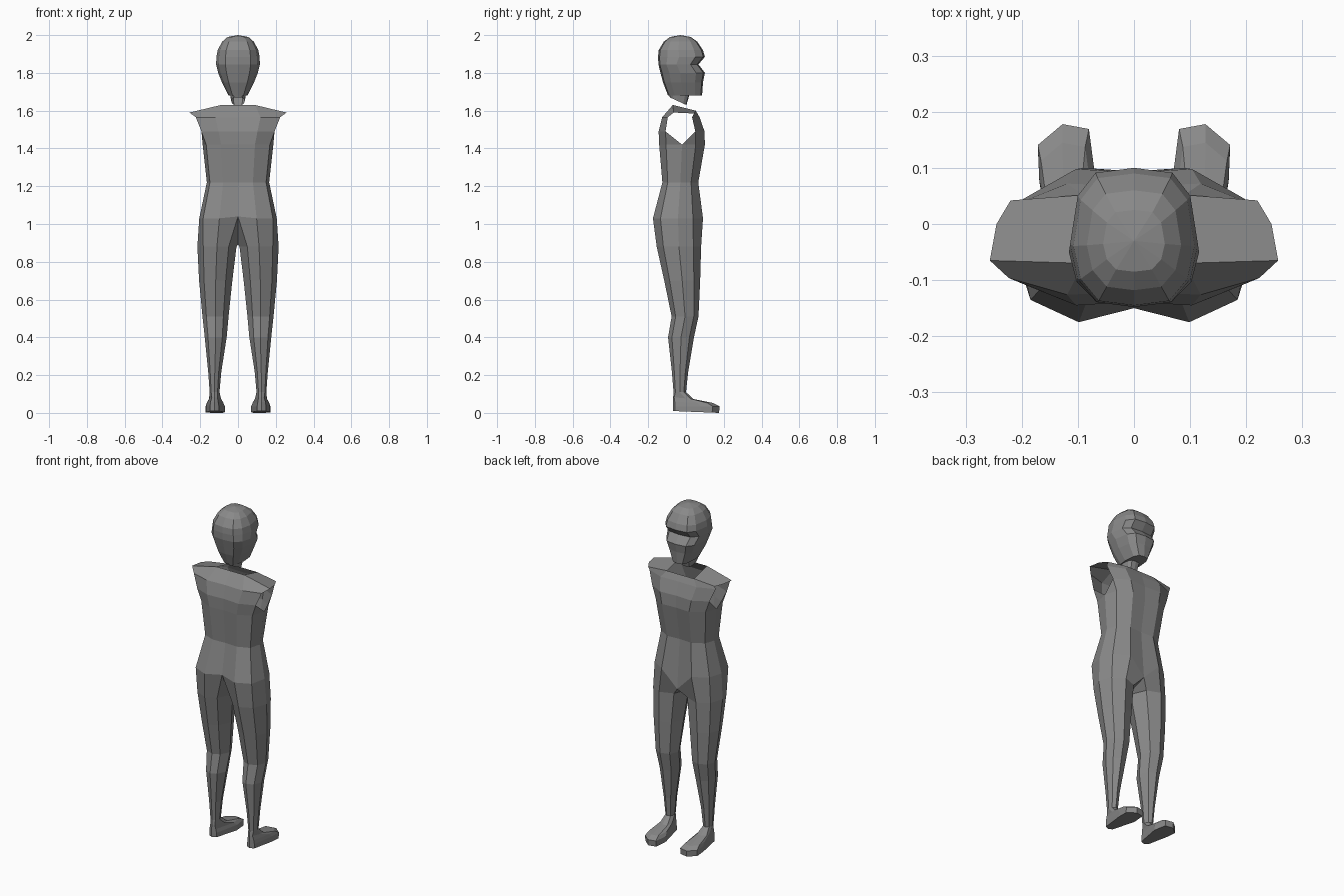
import bpy
import bmesh
from mathutils import Vector

cube = bpy.data.objects.get("Cube")
if cube:
    bpy.data.objects.remove(cube)

grey = bpy.data.materials.new("plain grey")
grey.use_nodes = True
COLOUR = (0.25, 0.25, 0.25, 1)
grey.diffuse_color = COLOUR
grey.node_tree.nodes["Principled BSDF"].inputs["Base Color"].default_value = COLOUR

# Unit cross-sections: half outlines run from back centre to front centre
TORSO = [(0, -.95), (.48, -1), (.9, -.7), (1, 0), (.88, .6), (.48, 1), (0, .95)]
SKULL = [(0, -1), (.58, -.93), (.88, -.6), (1, -.1), (.88, .6), (.6, .93), (0, 1)]
LEG = [(-.6, -.75), (0, -1), (.7, -.7), (1, 0), (.75, .65), (.1, 1), (-.65, .75), (-1, 0)]
FOOT = [(-.4, -.9), (.05, -1), (.5, -.9), (.9, .2), (.95, .7), (.1, 1), (-.8, .93), (-1, .3)]


def section(bm, shape, z, x0, x1, y0, y1, slope=0):
    """Scale a unit outline so -1..1 spans the given limits; slope tilts it along y."""
    cx, rx, cy, ry = (x0 + x1) / 2, (x1 - x0) / 2, (y0 + y1) / 2, (y1 - y0) / 2
    return [bm.verts.new((cx + u * rx, cy + v * ry, z + slope * v)) for u, v in shape]


def half_section(bm, shape, z, w, y0, y1, slope=0):
    return section(bm, shape, z, -w, w, y0, y1, slope)


def bridge(bm, a, b, closed=False):
    """Join two rows of points; a repeated point gives a triangle."""
    n = len(a)
    for i in range(n if closed else n - 1):
        j = (i + 1) % n
        corners = list(dict.fromkeys((a[i], a[j], b[j], b[i])))
        if len(corners) > 2:
            bm.faces.new(corners)


def finish(bm, name):
    bmesh.ops.recalc_face_normals(bm, faces=bm.faces)
    mesh = bpy.data.meshes.new(name)
    bm.to_mesh(mesh)
    bm.free()
    mesh.materials.append(grey)
    obj = bpy.data.objects.new(name, mesh)
    bpy.context.collection.objects.link(obj)
    mirror = obj.modifiers.new("mirror", "MIRROR")
    mirror.use_clip = True
    mirror.merge_threshold = 0.0005
    return obj


# Body: torso with open armholes, running on into the legs and feet
bm = bmesh.new()
hip = half_section(bm, TORSO, 1.03, .205, -.175, .09)
hip[0].co = Vector((0, -.15, 1.04))
hip[6].co.z = .93
waist = half_section(bm, TORSO, 1.22, .165, -.125, .065)
chest = half_section(bm, TORSO, 1.42, .187, -.142, .1)
bridge(bm, hip, waist)
bridge(bm, waist, chest)

# Upper rows leave out the side point, which is the bottom of the armhole
open_shape = TORSO[:3] + TORSO[4:]
armpit = half_section(bm, open_shape, 1.49, .215, -.145, .098)
yoke = half_section(bm, open_shape, 1.565, .248, -.126, .072)
top = [bm.verts.new(p) for p in (
    (0, -.07, 1.63), (.09, -.07, 1.63), (.257, -.065, 1.59),
    (.22, .042, 1.585), (.09, .052, 1.6), (0, .052, 1.6))]
bridge(bm, chest[:3], armpit[:3])
bridge(bm, chest[4:], armpit[3:])
bm.faces.new((chest[2], chest[3], armpit[2]))
bm.faces.new((chest[3], chest[4], armpit[3]))
for lower, upper in ((armpit, yoke), (yoke, top)):
    bridge(bm, lower[:3], upper[:3])
    bridge(bm, lower[3:], upper[3:])

# Shoulder strap, leaving the neck hole open
tip = bm.verts.new((.245, 0, 1.59))
bm.faces.new((top[1], top[2], tip, top[3], top[4]))

# Leg and foot rows: height, x limits, y limits
crotch = bm.verts.new((0, -.03, .89))
row = hip + [crotch]
for limits in (
        (.88, .008, .215, -.155, .08),
        (.7, .03, .206, -.115, .075),
        (.51, .05, .188, -.076, .066),
        (.4, .06, .176, -.095, .042),
        (.22, .088, .158, -.075, .012),
        (.11, .098, .15, -.066, 0)):
    ring = section(bm, LEG, *limits)
    bridge(bm, row, ring, closed=True)
    row = ring
for limits in (
        (.078, .09, .155, -.068, .04, -.005),
        (.055, .078, .168, -.07, .145, -.003),
        (.035, .07, .174, -.07, .178),
        (.005, .07, .174, -.07, .175, -.005)):
    ring = section(bm, FOOT, *limits)
    bridge(bm, row, ring, closed=True)
    row = ring
bm.faces.new(row)
finish(bm, "body")

# Head: stacked rows with a recess under the brow
bm = bmesh.new()
row = None
for limits in (
        (1.68, .05, -.095, .085),
        (1.75, .085, -.122, .09),
        (1.8, .105, -.135, .1),
        (1.845, .116, -.146, .066),
        (1.885, .114, -.148, .1),
        (1.92, .108, -.145, .09),
        (1.965, .084, -.118, .06),
        (1.99, .055, -.085, .025)):
    ring = half_section(bm, SKULL, *limits)
    if row:
        bridge(bm, row, ring)
    else:
        bm.faces.new(ring)
    row = ring
crown = bm.verts.new((0, -.03, 2))
bridge(bm, row, [crown] * len(row))
finish(bm, "head")

# Neck: short tube, cut on a slant and open below
bm = bmesh.new()
upper = half_section(bm, SKULL, 1.69, .043, -.093, .02)
lower = half_section(bm, SKULL, 1.65, .036, -.085, .002, -.02)
bridge(bm, lower, upper)
finish(bm, "neck")
